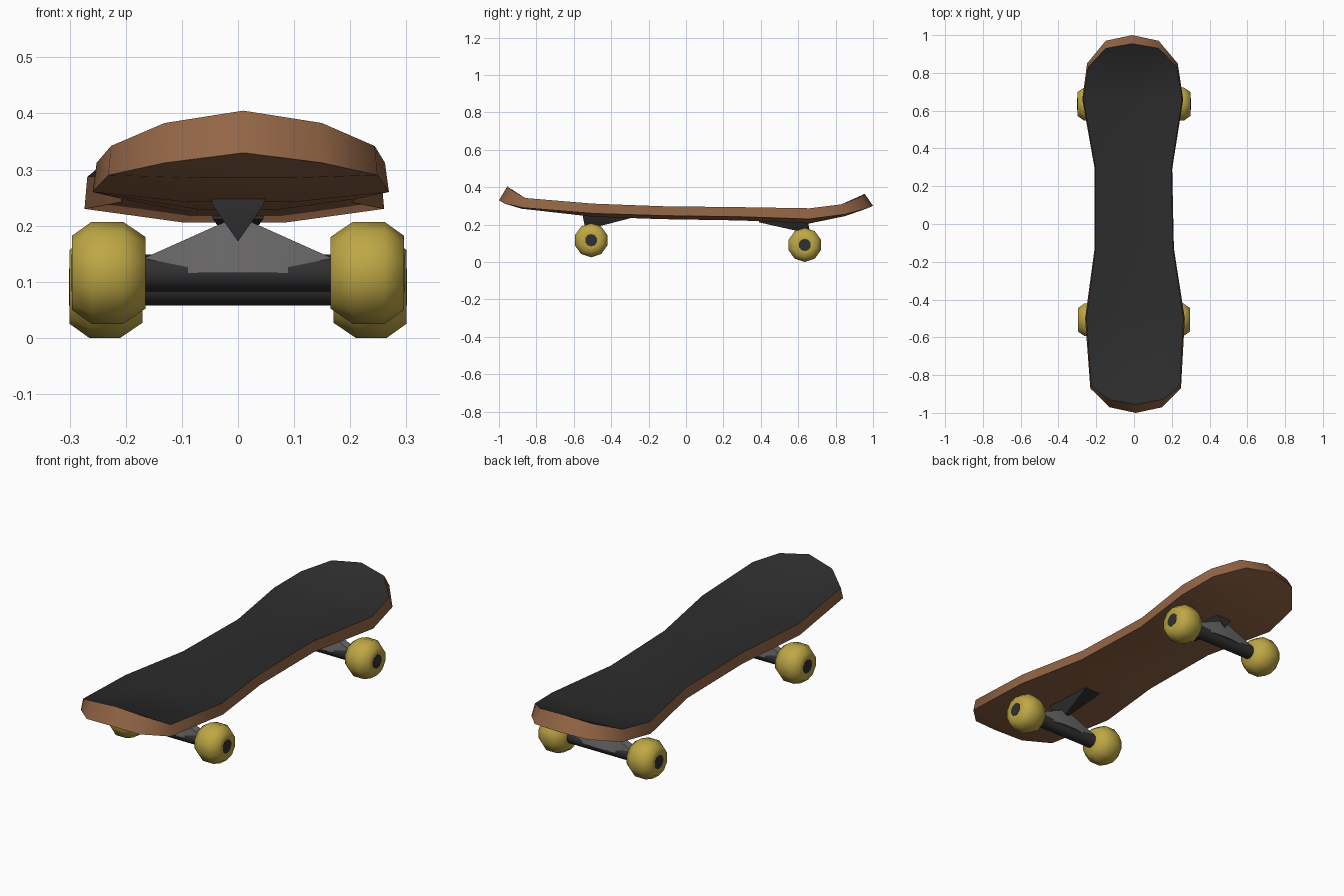
import bpy, bmesh, math
from mathutils import Vector, Matrix

if "Cube" in bpy.data.objects:
    bpy.data.objects.remove(bpy.data.objects["Cube"])


def mat(name, rgb):
    m = bpy.data.materials.new(name)
    m.diffuse_color = (*rgb, 1)
    m.use_nodes = True
    m.node_tree.nodes["Principled BSDF"].inputs["Base Color"].default_value = m.diffuse_color
    return m


WOOD = mat("brown wood", (0.29, 0.13, 0.06))
GRIP = mat("black grip", (0.025, 0.025, 0.025))
YELLOW = mat("yellow wheel", (0.52, 0.39, 0.06))
GREY = mat("grey metal", (0.14, 0.135, 0.135))
DARK = mat("dark metal", (0.03, 0.03, 0.032))


def finish(bm, name, mats, angle):
    bmesh.ops.recalc_face_normals(bm, faces=bm.faces)
    me = bpy.data.meshes.new(name)
    bm.to_mesh(me)
    bm.free()
    for m in mats:
        me.materials.append(m)
    for p in me.polygons:
        p.use_smooth = True
    me.set_sharp_from_angle(angle=math.radians(angle))
    ob = bpy.data.objects.new(name, me)
    bpy.context.collection.objects.link(ob)
    return ob


def hull(name, pts, m):
    bm = bmesh.new()
    for p in pts:
        bm.verts.new(p)
    bmesh.ops.convex_hull(bm, input=bm.verts)
    finish(bm, name, [m], 30)


# Deck: cross rows (y centre, y edge, half width, z centre, z edge)
TOP = [(-.955, -.93, .14, .405, .383), (-.87, -.86, .235, .335, .342),
       (-.5, -.5, .257, .29, .312), (-.13, -.13, .205, .275, .298),
       (.29, .29, .2, .27, .293), (.66, .66, .262, .26, .287),
       (.83, .83, .235, .295, .308), (.955, .93, .14, .365, .348)]
BOTTOM = [(-1, -.97, .14, .33, .312), (-.88, -.87, .24, .285, .29),
          (-.5, -.5, .264, .242, .26), (-.13, -.13, .21, .229, .248),
          (.29, .29, .205, .222, .242), (.66, .66, .267, .206, .23),
          (.85, .85, .24, .245, .255), (1, .97, .14, .3, .287)]
COLS = [-1, -.35, 0, .35, 1]


def deck():
    bm = bmesh.new()

    def sheet(rows):
        grid = []
        for i, (ym, ye, w, zm, ze) in enumerate(rows):
            line = []
            for u in COLS:
                end = i in (0, len(rows) - 1)
                f = abs(u) if end else max(0, (abs(u) - .35) / .65)
                y = ym + (ye - ym) * f
                line.append(bm.verts.new((u * w - .01 * y, y, zm + (ze - zm) * f)))
            grid.append(line)
        return grid

    def fill(g, index):
        for a, b in zip(g, g[1:]):
            for j in range(len(a) - 1):
                bm.faces.new((a[j], a[j + 1], b[j + 1], b[j])).material_index = index

    def rim(g):
        return (g[0] + [r[-1] for r in g[1:-1]] + g[-1][::-1]
                + [r[0] for r in g[-2:0:-1]])

    top, bottom = sheet(TOP), sheet(BOTTOM)
    fill(top, 1)
    fill(bottom, 0)
    a, b = rim(top), rim(bottom)
    for i in range(len(a)):
        k = (i + 1) % len(a)
        bm.faces.new((a[i], a[k], b[k], b[i]))
    finish(bm, "deck", [WOOD, GRIP], 45)


# Turned part: profile of (x, radius) spun around the x axis
def turned(name, profile, y, z, m, angle, n=10):
    bm = bmesh.new()
    rings = []
    for x, r in profile:
        rings.append([bm.verts.new((x, y + r * math.sin(2 * math.pi * k / n),
                                    z + r * math.cos(2 * math.pi * k / n)))
                      for k in range(n)])
    for p, q in zip(rings, rings[1:]):
        for k in range(n):
            j = (k + 1) % n
            bm.faces.new((p[k], p[j], q[j], q[k]))
    bm.faces.new(rings[0])
    bm.faces.new(rings[-1])
    finish(bm, name, [m], angle)


# Truck: wheels, axle, hanger and base wedge; s points to the near end of the board
def truck(label, y, z, s, xin, xout, plate_in, plate_out, plate_z, apex_z):
    for side, d in (("left", -1), ("right", 1)):
        prof = [(xin, .064), (xin + .04, .091), (xout - .035, .091), (xout, .066), (xout, .036)]
        turned(f"{label}_{side}_wheel", [(d * x, r) for x, r in prof], y, z, YELLOW, 80)
    turned(f"{label}_axle", [(-xout - .001, .033), (xout + .001, .033)], y, z, DARK, 40)
    hull(f"{label}_hanger",
         [(dx * .168, y + dy * .02, z + h) for dx in (-1, 1) for dy in (-1, 1) for h in (0, .026)]
         + [(dx * .03, y + dy * .04, z) for dx in (-1, 1) for dy in (-1, 1)]
         + [(dx * .025, y + dy * .015, z + .09) for dx in (-1, 1) for dy in (-1, 1)], GREY)
    hull(f"{label}_base_wedge",
         [(dx * .048, py, plate_z + .012) for dx in (-1, 1) for py in (plate_in, plate_out)]
         + [(dx * .045, py, plate_z) for dx in (-1, 1) for py in (plate_in, plate_out)]
         + [(0, y + s * .03, apex_z)], DARK)


deck()
truck("front", -.507, .116, -1, .165, .296, -.29, -.55, .236, .172)
truck("rear", .635, .091, 1, .17, .3, .39, .65, .212, .15)
